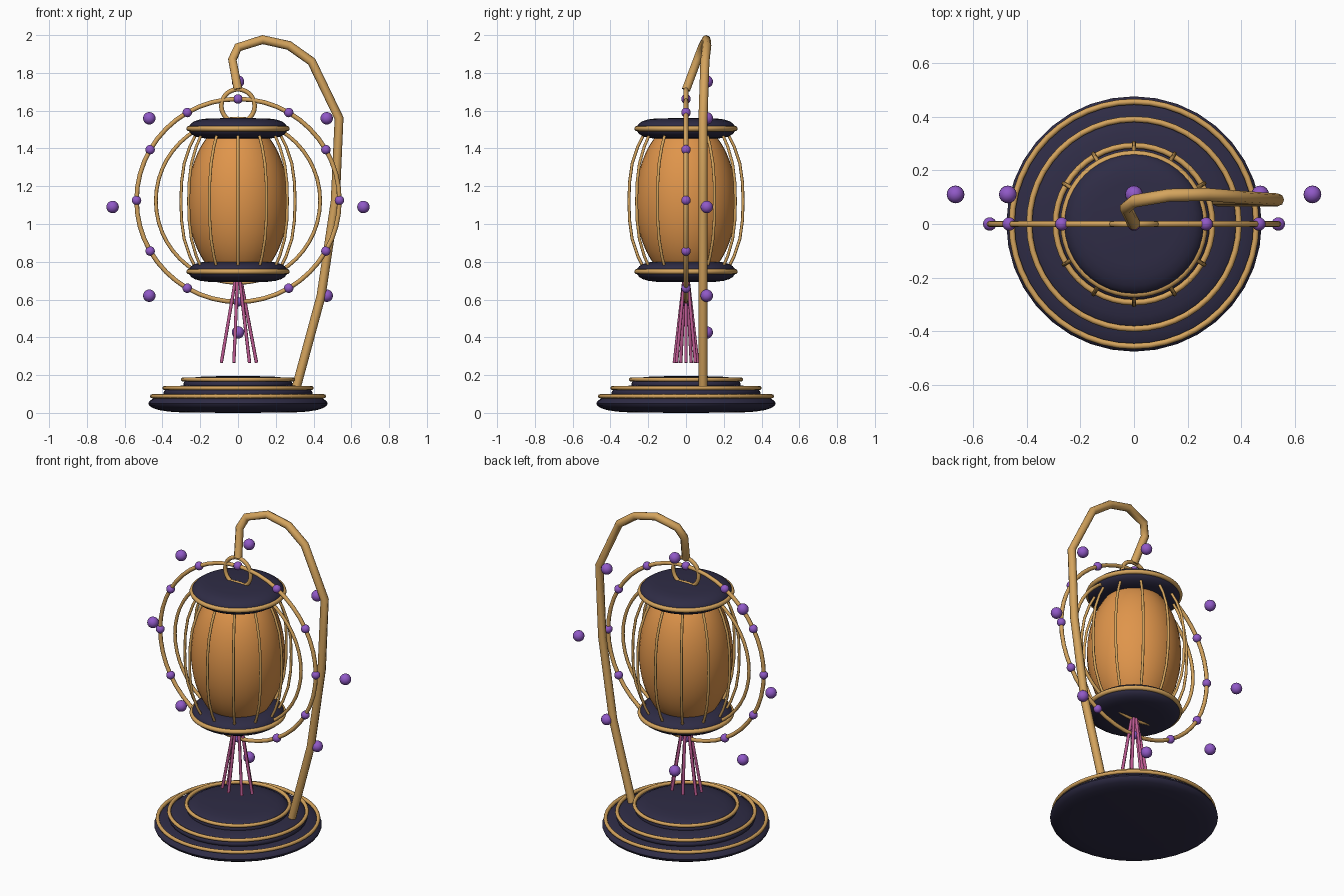
import bpy
import math
from math import sin, cos, pi

cube = bpy.data.objects.get("Cube")
if cube:
    bpy.data.objects.remove(cube, do_unlink=True)


def material(name, rgb):
    m = bpy.data.materials.new(name)
    m.use_nodes = True
    m.diffuse_color = (*rgb, 1)
    m.node_tree.nodes["Principled BSDF"].inputs["Base Color"].default_value = (*rgb, 1)
    return m


gold = material("warm_gold", (0.66, 0.37, 0.11))
navy = material("dark_navy", (0.028, 0.025, 0.06))
amber = material("amber_glow", (0.74, 0.30, 0.07))
violet = material("violet", (0.28, 0.10, 0.57))
pink = material("dusty_pink", (0.50, 0.10, 0.28))


def finish(name, mat):
    ob = bpy.context.object
    ob.name = name
    ob.data.materials.clear()
    ob.data.materials.append(mat)
    bpy.ops.object.shade_smooth_by_angle(angle=math.radians(50))
    return ob


def ball(name, mat, loc, scale, segs=16, rings=10):
    bpy.ops.mesh.primitive_uv_sphere_add(segments=segs, ring_count=rings, radius=1, location=loc)
    bpy.context.object.scale = scale
    bpy.ops.object.transform_apply(location=False, rotation=False)
    return finish(name, mat)


def ring(name, z, radius, thick, upright=False):
    bpy.ops.mesh.primitive_torus_add(
        major_segments=48, minor_segments=8, major_radius=radius, minor_radius=thick,
        location=(0, 0, z), rotation=(pi / 2 if upright else 0, 0, 0))
    return finish(name, gold)


def tube(name, mat, points, thick):
    cu = bpy.data.curves.new(name, "CURVE")
    cu.dimensions = "3D"
    cu.bevel_depth = thick
    cu.bevel_resolution = 2
    cu.use_fill_caps = True
    sp = cu.splines.new("POLY")
    sp.points.add(len(points) - 1)
    for p, co in zip(sp.points, points):
        p.co = (*co, 1)
    ob = bpy.data.objects.new(name, cu)
    bpy.context.collection.objects.link(ob)
    bpy.ops.object.select_all(action="DESELECT")
    ob.select_set(True)
    bpy.context.view_layer.objects.active = ob
    bpy.ops.object.convert(target="MESH")
    return finish(name, mat)


def domed_disc(name, z, radius, half):
    """Flat pillow-shaped disc: a lathe of a squared-off ellipse."""
    n, segs = 12, 36
    verts, faces = [(0, 0, half)], []
    for i in range(1, n):
        t = pi / 2 - pi * i / n
        r = radius * cos(t) ** 0.38
        verts += [(r * cos(2 * pi * j / segs), r * sin(2 * pi * j / segs), half * sin(t))
                  for j in range(segs)]
    verts.append((0, 0, -half))
    last = len(verts) - 1
    for j in range(segs):
        k = (j + 1) % segs
        faces.append((0, 1 + j, 1 + k))
        for i in range(n - 2):
            a, b = 1 + i * segs, 1 + (i + 1) * segs
            faces.append((a + j, b + j, b + k, a + k))
        c = last - segs
        faces.append((c + j, last, c + k))
    me = bpy.data.meshes.new(name)
    me.from_pydata(verts, [], faces)
    ob = bpy.data.objects.new(name, me)
    ob.location.z = z
    bpy.context.collection.objects.link(ob)
    bpy.ops.object.select_all(action="DESELECT")
    ob.select_set(True)
    bpy.context.view_layer.objects.active = ob
    return finish(name, navy)


# Stepped base with trim rings
tiers = [("lower", 0.05, 0.475, 0.05, 0.088, 0.455),
         ("middle", 0.105, 0.395, 0.045, 0.132, 0.39),
         ("upper", 0.15, 0.29, 0.045, 0.177, 0.292)]
for label, z, radius, half, ring_z, ring_r in tiers:
    domed_disc(f"base_tier_{label}", z, radius, half)
    ring(f"base_trim_{label}", ring_z, ring_r, 0.011)

# Curved stand with hook
tube("stand_post", gold, [
    (0.31, 0.09, 0.14), (0.44, 0.09, 0.62), (0.515, 0.09, 1.12), (0.535, 0.09, 1.56),
    (0.39, 0.1, 1.86), (0.27, 0.11, 1.945), (0.13, 0.107, 1.976), (0, 0.085, 1.935),
    (-0.03, 0.06, 1.87), (0, 0, 1.71)], 0.024)

# Lantern globe, caps and hanging loop
mid = 1.12
ball("lantern_globe", amber, (0, 0, mid), (0.267, 0.267, 0.43), 32, 24)
for label, z in (("top", 1.505), ("bottom", 0.748)):
    domed_disc(f"{label}_cap", z, 0.262, 0.056)
    ring(f"{label}_cap_trim", z, 0.26, 0.014)
ring("hanging_loop", 1.625, 0.088, 0.012, True)

# Cage ribs
rib_profile = [(0.22, 0.36), (0.255, 0.29), (0.285, 0.2), (0.299, 0.1), (0.302, 0)]
rib_profile += [(r, -z) for r, z in rib_profile[-2::-1]]
for i in range(12):
    a = i * pi / 6
    tube(f"cage_rib_{i + 1}", gold,
         [(r * cos(a), r * sin(a), mid + z) for r, z in rib_profile], 0.008)

# Upright halo rings with beads
ring("inner_halo", mid + 0.003, 0.435, 0.01, True)
ring("outer_halo", mid + 0.005, 0.537, 0.012, True)
for i in range(12):
    a = i * pi / 6
    ball(f"halo_bead_{i + 1}", violet,
         (0.537 * cos(a), 0, mid + 0.005 + 0.537 * sin(a)), (0.025,) * 3)

# Floating beads behind the lantern
for i in range(8):
    a = i * pi / 4
    ball(f"floating_bead_{i + 1}", violet,
         (0.664 * cos(a), 0.11, 1.09 + 0.664 * sin(a)), (0.033,) * 3)

# Tassel strands
for i in range(7):
    a = 2 * pi * i / 7
    x, y = cos(a), sin(a)
    tube(f"tassel_strand_{i + 1}", pink,
         [(0.012 * x, 0.01 * y, 0.72), (0.098 * x, 0.064 * y, 0.265)], 0.009)
